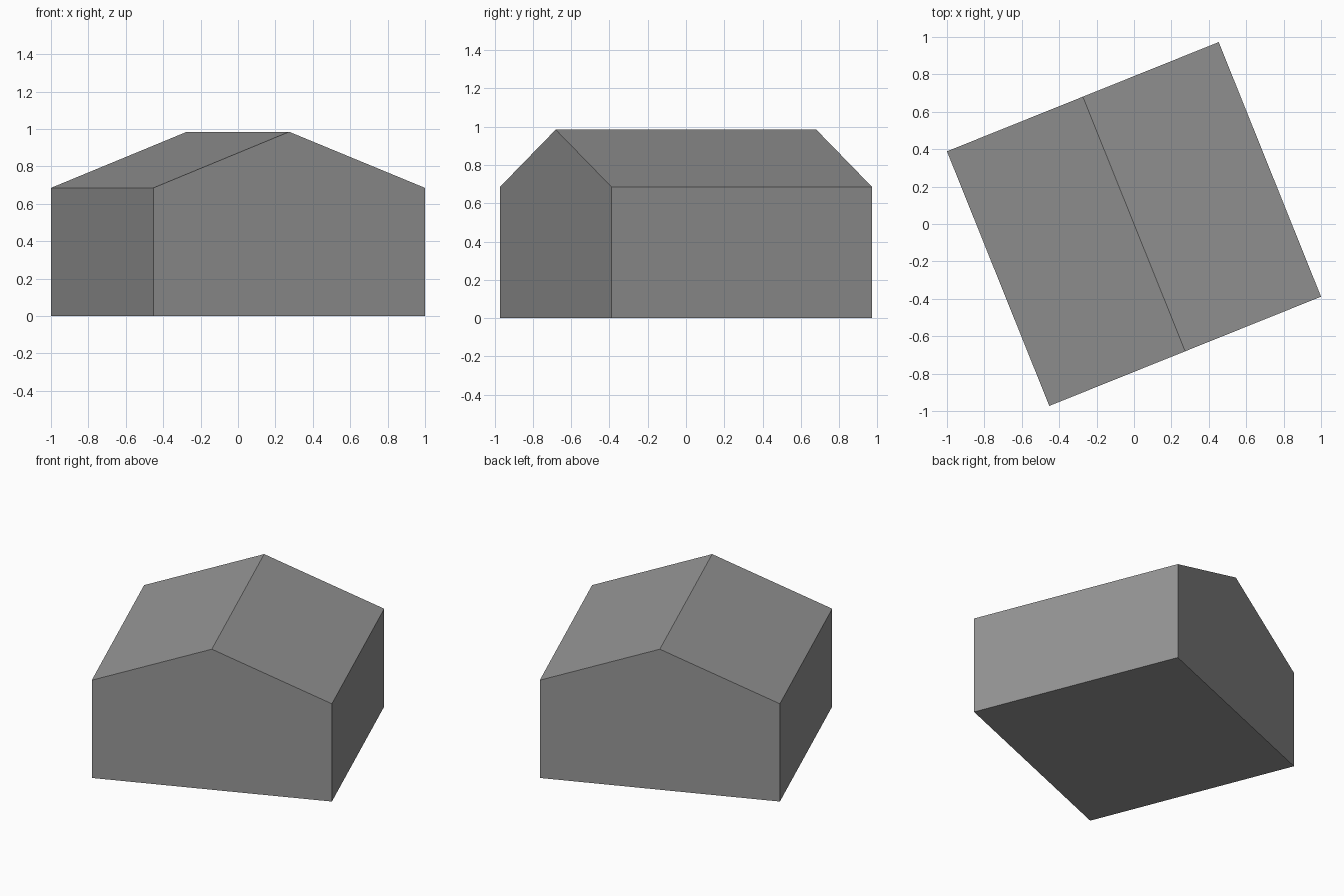
import bpy
import bmesh
from math import radians
from mathutils import Matrix, Vector

cube = bpy.data.objects.get("Cube")
if cube:
    bpy.data.objects.remove(cube, do_unlink=True)

WIDTH, LENGTH = 1.566, 1.467
EAVE, RIDGE = 0.685, 0.985
TURN = radians(21.9)

# Plain grey for the whole building
grey = bpy.data.materials.new("plain grey")
grey.use_nodes = True
colour = (0.3, 0.3, 0.3, 1)
grey.diffuse_color = colour
grey.node_tree.nodes["Principled BSDF"].inputs["Base Color"].default_value = colour

# Gable profile, extruded along the ridge
w = WIDTH / 2
profile = [(-w, 0), (w, 0), (w, EAVE), (0, RIDGE), (-w, EAVE)]
bm = bmesh.new()
gable = bm.faces.new([bm.verts.new((x, -LENGTH / 2, z)) for x, z in profile])
result = bmesh.ops.extrude_face_region(bm, geom=[gable], use_keep_orig=True)
back = [v for v in result["geom"] if isinstance(v, bmesh.types.BMVert)]
bmesh.ops.translate(bm, verts=back, vec=Vector((0, LENGTH, 0)))
bmesh.ops.recalc_face_normals(bm, faces=bm.faces)

# Turn the building on its plot
bmesh.ops.transform(bm, matrix=Matrix.Rotation(TURN, 4, "Z"), verts=bm.verts)

mesh = bpy.data.meshes.new("gabled_building")
bm.to_mesh(mesh)
bm.free()
mesh.materials.append(grey)
building = bpy.data.objects.new("gabled_building", mesh)
bpy.context.collection.objects.link(building)
